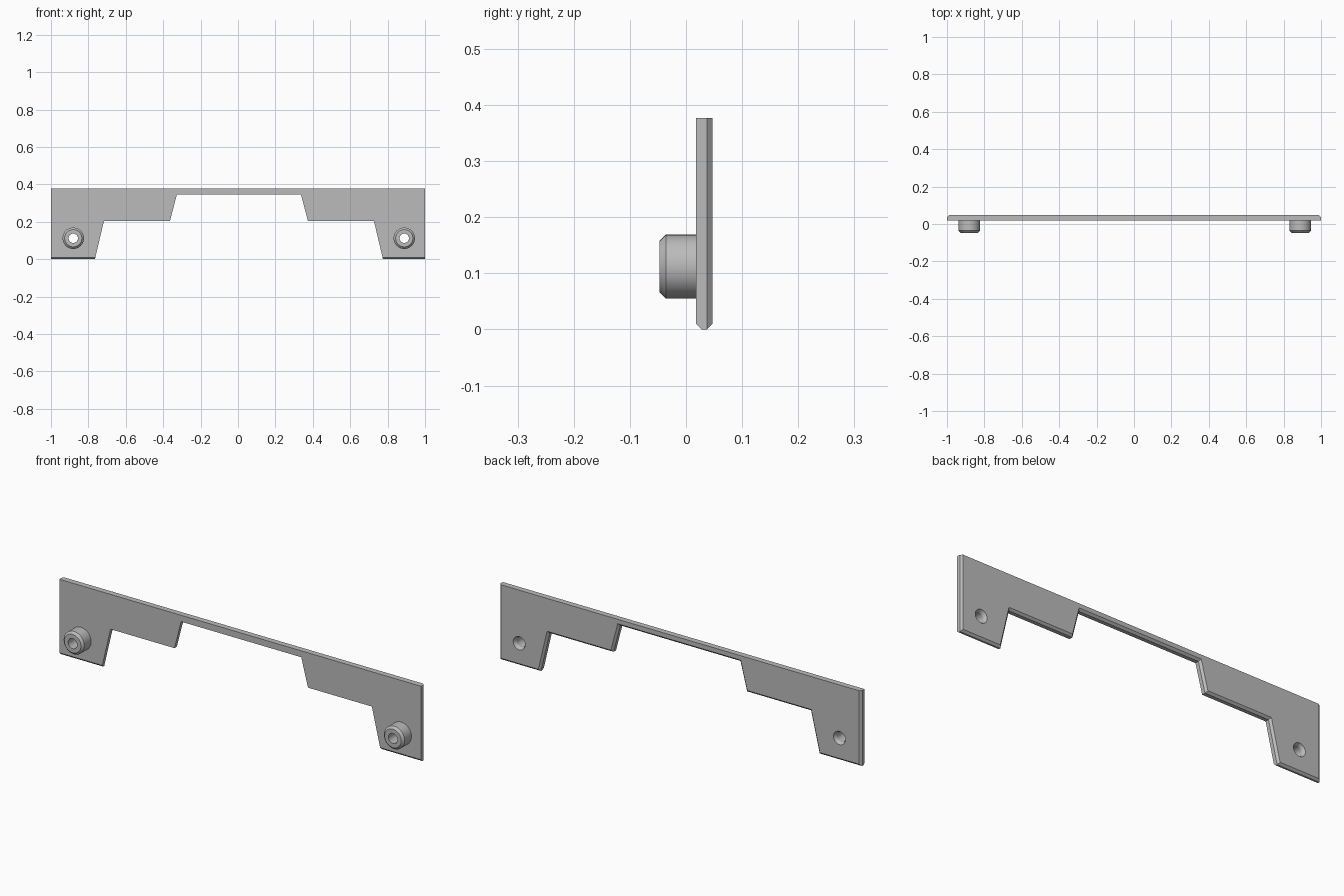
import bpy, bmesh, math

cube = bpy.data.objects.get("Cube")
if cube:
    bpy.data.objects.remove(cube, do_unlink=True)

grey = bpy.data.materials.new("plain grey")
grey.use_nodes = True
colour = (0.5, 0.5, 0.5, 1)
grey.diffuse_color = colour
grey.node_tree.nodes["Principled BSDF"].inputs["Base Color"].default_value = colour

FRONT, BACK, TOP, CHAMFER = 0.018, 0.047, 0.377, 0.01
SHIFT = 0.005      # the cutout and bosses sit slightly toward +x
BOSS_X, BOSS_Z, BORE = 0.885, 0.112, 0.025


def make_object(name, bm):
    bmesh.ops.recalc_face_normals(bm, faces=bm.faces)
    mesh = bpy.data.meshes.new(name)
    bm.to_mesh(mesh)
    bm.free()
    mesh.materials.append(grey)
    obj = bpy.data.objects.new(name, mesh)
    bpy.context.collection.objects.link(obj)
    return obj


def lathe(name, profile, x, z, steps=48):
    """Revolve a closed (radius, y) profile around an axis along y."""
    bm = bmesh.new()
    rings = []
    for i in range(steps):
        a = math.tau * i / steps
        rings.append([bm.verts.new((x + r * math.cos(a), y, z + r * math.sin(a)))
                      for r, y in profile])
    n = len(profile)
    for i in range(steps):
        p, q = rings[i], rings[(i + 1) % steps]
        for j in range(n):
            k = (j + 1) % n
            if profile[j][0] > 0.001 or profile[k][0] > 0.001:
                bm.faces.new((p[j], p[k], q[k], q[j]))
    bmesh.ops.remove_doubles(bm, verts=bm.verts, dist=0.00001)
    return make_object(name, bm)


# Plate with a stepped cutout and legs at both ends
step = [(0.77, 0), (0.722, 0.203), (0.369, 0.203), (0.332, 0.345)]
outline = [(-1, TOP), (-1, 0)]
outline += [(SHIFT - x, z) for x, z in step]
outline += [(SHIFT + x, z) for x, z in reversed(step)]
outline += [(1, 0), (1, TOP)]
bm = bmesh.new()
face = bm.faces.new([bm.verts.new((x, FRONT, z)) for x, z in outline])
extruded = bmesh.ops.extrude_face_region(bm, geom=[face])["geom"]
bmesh.ops.translate(bm, vec=(0, BACK - FRONT, 0),
                    verts=[v for v in extruded if isinstance(v, bmesh.types.BMVert)])
bmesh.ops.recalc_face_normals(bm, faces=bm.faces)


# Chamfer the back rim except its top, and the front of the feet
def is_chamfered(edge):
    a, b = (v.co for v in edge.verts)
    if a.y > BACK - 0.001 and b.y > BACK - 0.001:
        return min(a.z, b.z) < TOP - 0.001
    return a.y < FRONT + 0.001 and b.y < FRONT + 0.001 and max(a.z, b.z) < 0.001


bmesh.ops.bevel(bm, geom=[e for e in bm.edges if is_chamfered(e)],
                offset=CHAMFER, offset_type='OFFSET', segments=1, affect='EDGES')
plate = make_object("plate", bm)

# Bosses, and countersunk holes through the plate behind them
boss_profile = [(BORE, -0.047), (0.046, -0.047), (0.057, -0.036),
                (0.057, FRONT), (BORE, FRONT)]
hole_profile = [(0, 0), (BORE, 0), (BORE, 0.032), (0.033, BACK),
                (0.033, 0.06), (0, 0.06)]
cutters = []
for side, name in ((-1, "right"), (1, "left")):
    x = SHIFT * 0.8 + side * BOSS_X
    boss = lathe(name + "_boss", boss_profile, x, BOSS_Z)
    cutter = lathe(name + "_hole_cutter", hole_profile, x, BOSS_Z)
    cutter.hide_render = True
    cutters.append(cutter)
    cut = plate.modifiers.new(name + "_hole", 'BOOLEAN')
    cut.object = cutter
    cut.operation = 'DIFFERENCE'
    cut.solver = 'EXACT'
    bpy.ops.object.select_all(action='DESELECT')
    boss.select_set(True)
    bpy.context.view_layer.objects.active = boss
    bpy.ops.object.shade_smooth_by_angle(angle=math.radians(30))

# Fix the holes into the plate and discard the cutters
bpy.context.view_layer.update()
graph = bpy.context.evaluated_depsgraph_get()
result = bpy.data.meshes.new_from_object(plate.evaluated_get(graph))
plate.modifiers.clear()
plate.data = result
for cutter in cutters:
    bpy.data.objects.remove(cutter, do_unlink=True)
bpy.ops.object.select_all(action='DESELECT')
plate.select_set(True)
bpy.context.view_layer.objects.active = plate
bpy.ops.object.shade_smooth_by_angle(angle=math.radians(20))
